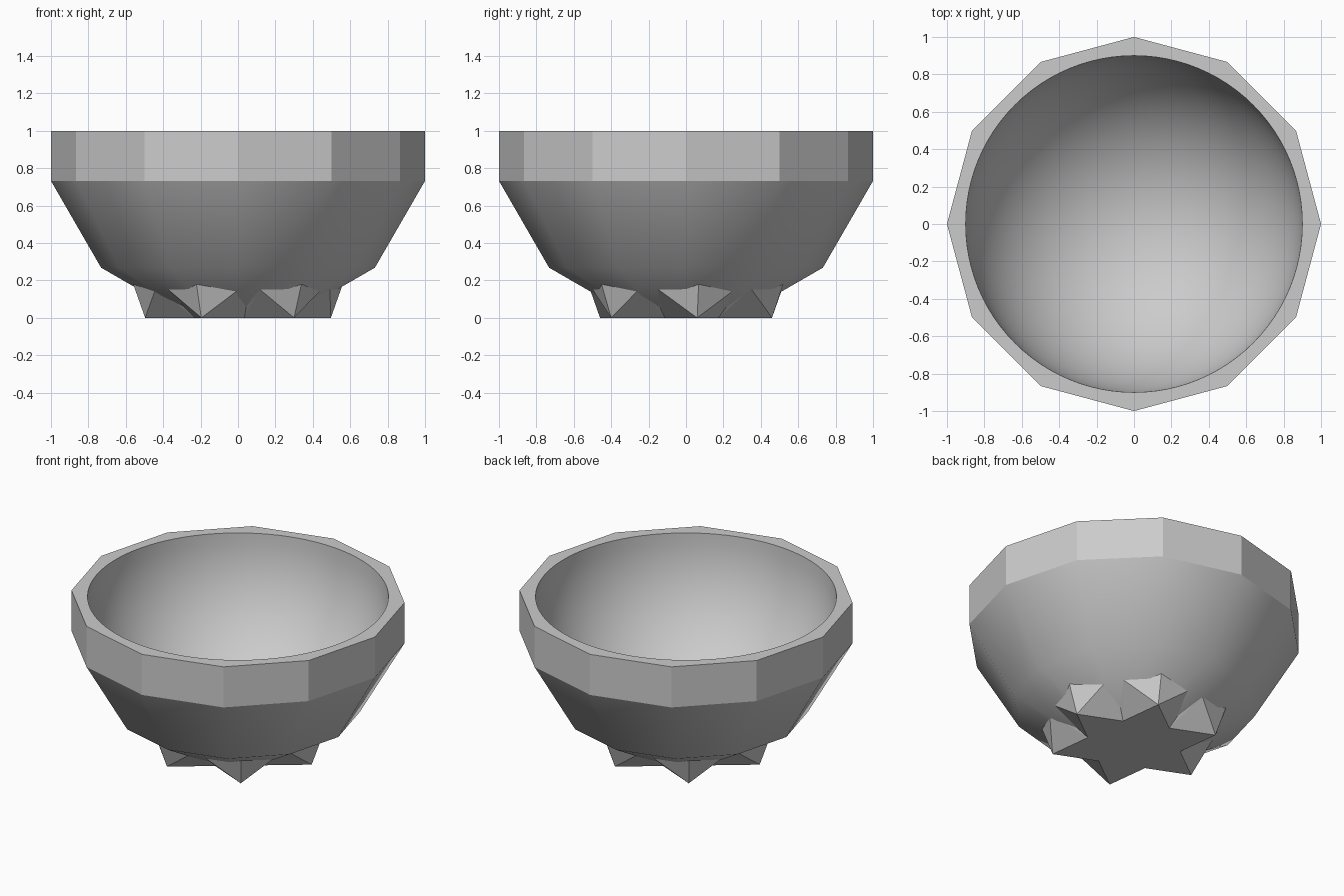
import bpy, bmesh
from math import sin, cos, radians, tau

cube = bpy.data.objects.get("Cube")
if cube:
    bpy.data.objects.remove(cube)

grey = bpy.data.materials.new("light grey")
grey.use_nodes = True
colour = (0.6, 0.6, 0.6, 1)
grey.diffuse_color = colour
grey.node_tree.nodes["Principled BSDF"].inputs["Base Color"].default_value = colour

SIDES, FINE = 12, 8           # outer facets, inner segments per facet
ROUND = SIDES * FINE


def ring(bm, radius, z, count):
    return [bm.verts.new((radius * cos(tau * i / count), radius * sin(tau * i / count), z))
            for i in range(count)]


def wall(bm, low, high, smooth=True):
    n = len(low)
    for i in range(n):
        j = (i + 1) % n
        bm.faces.new((low[i], low[j], high[j], high[i])).smooth = smooth


def finish(bm, name):
    bmesh.ops.recalc_face_normals(bm, faces=bm.faces)
    mesh = bpy.data.meshes.new(name)
    bm.to_mesh(mesh)
    bm.free()
    mesh.materials.append(grey)
    obj = bpy.data.objects.new(name, mesh)
    bpy.context.collection.objects.link(obj)
    return obj


# Bowl: faceted outside
bm = bmesh.new()
outer = [ring(bm, r, z, SIDES) for r, z in
         ((0.268, 0), (0.732, 0.268), (1, 0.732), (1, 1))]
for low, high in zip(outer, outer[1:]):
    wall(bm, low, high)

# Bowl: round hollow
STEPS, HOLLOW = 20, 0.9
inner = []
for k in range(STEPS):
    a = radians(90) * k / STEPS
    inner.append(ring(bm, HOLLOW * cos(a), 1 - HOLLOW * sin(a), ROUND))
for high, low in zip(inner, inner[1:]):
    wall(bm, high, low)
pole = bm.verts.new((0, 0, 1 - HOLLOW))
for i in range(ROUND):
    bm.faces.new((inner[-1][i], inner[-1][(i + 1) % ROUND], pole)).smooth = True

# Bowl: flat rim joining the facets to the circle
rim, lip = outer[-1], inner[0]
for i in range(SIDES):
    arc = [lip[(i * FINE + k) % ROUND] for k in range(FINE, -1, -1)]
    bm.faces.new([rim[i], rim[(i + 1) % SIDES]] + arc)

# Crisp edges on the rim and the upright band
for e in bm.edges:
    on_rim = all(v.co.z > 0.999 for v in e.verts)
    on_band = all(v.co.z > 0.7 and v.co.xy.length > 0.99 for v in e.verts)
    if on_rim or on_band:
        e.smooth = False
finish(bm, "bowl")

# Foot: six-pointed star flaring up into the bowl
bm = bmesh.new()
POINTS, TURN = 6, 6.87


def polar(radius, degrees, z):
    a = radians(degrees)
    return bm.verts.new((radius * cos(a), radius * sin(a), z))


arms = []
for k in range(POINTS):
    a = TURN + k * 360 / POINTS
    arms.append(dict(
        tip=polar(0.5, a, 0),
        peak=polar(0.57, a, 0.195),
        right=polar(0.515, a - 24.5, 0.157),
        left=polar(0.515, a + 24.5, 0.157),
        notch=polar(0.289, a + 30, 0),
        valley=polar(0.42, a + 30, 0.11)))
base = []
for k, arm in enumerate(arms):
    nxt = arms[(k + 1) % POINTS]
    base += [arm["tip"], arm["notch"]]
    bm.faces.new((arm["tip"], arm["peak"], arm["right"]))
    bm.faces.new((arm["tip"], arm["left"], arm["peak"]))
    for tip, side in ((arm["tip"], arm["left"]), (nxt["tip"], nxt["right"])):
        bm.faces.new((tip, arm["notch"], side))
        bm.faces.new((arm["notch"], arm["valley"], side))
bm.faces.new(base)
finish(bm, "star_foot")
